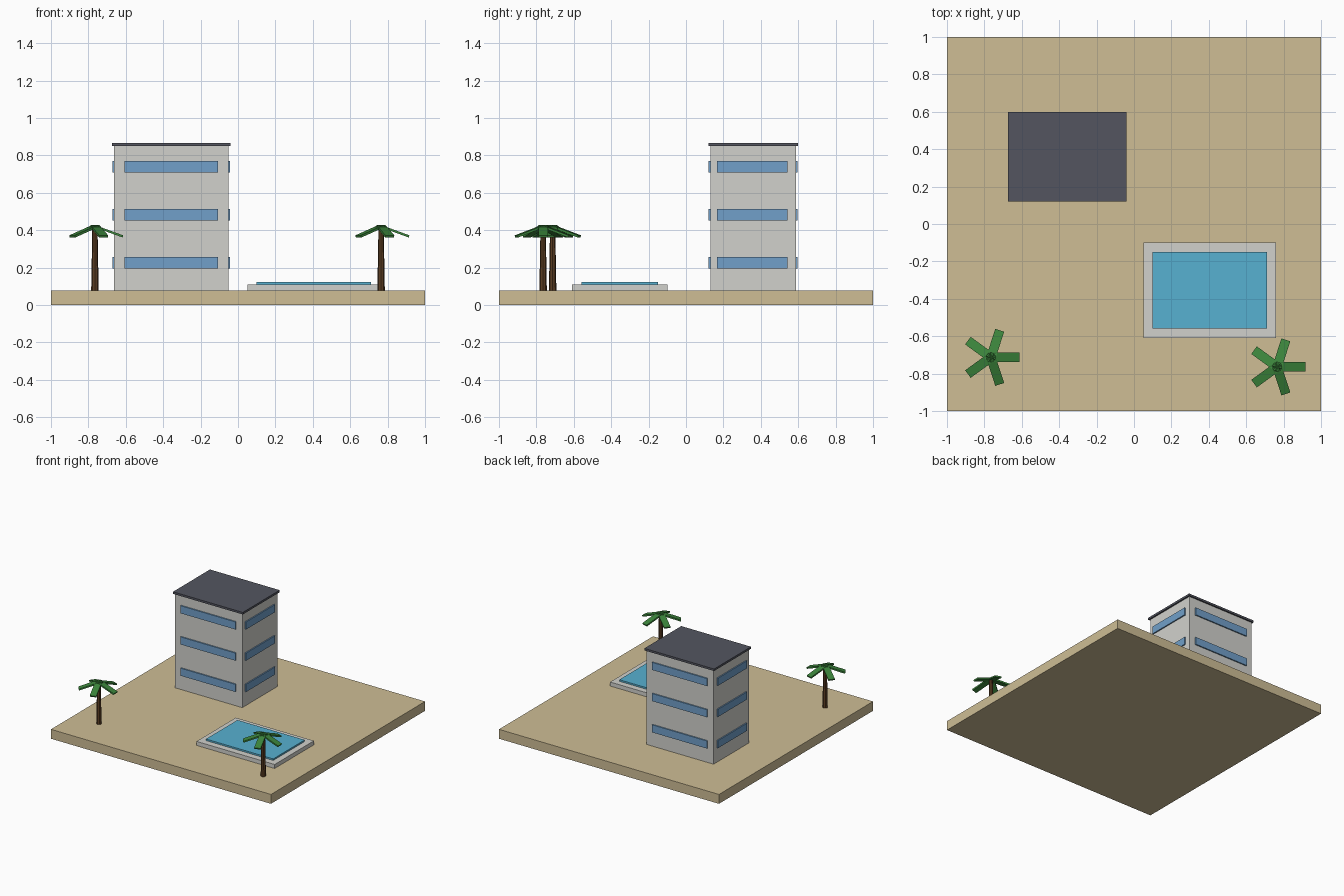
import bpy, bmesh
from math import tau, radians
from mathutils import Matrix, Vector

if "Cube" in bpy.data.objects:
    bpy.data.objects.remove(bpy.data.objects["Cube"])


def material(name, rgb):
    m = bpy.data.materials.new(name)
    m.diffuse_color = (*[(c / 255) ** 2.2 for c in rgb], 1)
    m.use_nodes = True
    m.node_tree.nodes["Principled BSDF"].inputs["Base Color"].default_value = m.diffuse_color
    return m


SAND = material("sand", (205, 188, 148))
WALL = material("wall", (208, 208, 203))
ROOF = material("roof", (84, 86, 96))
GLASS = material("glass", (112, 158, 200))
WATER = material("water", (88, 175, 208))
BARK = material("bark", (92, 64, 40))
LEAF = material("leaf", (62, 132, 62))


def finish(name, bm, mat):
    mesh = bpy.data.meshes.new(name)
    bm.to_mesh(mesh)
    bm.free()
    mesh.materials.append(mat)
    ob = bpy.data.objects.new(name, mesh)
    bpy.context.collection.objects.link(ob)
    return ob


def add_box(bm, lo, hi, matrix=Matrix()):
    lo, hi = Vector(lo), Vector(hi)
    m = matrix @ Matrix.Translation((lo + hi) / 2) @ Matrix.Diagonal((*(hi - lo), 1))
    bmesh.ops.create_cube(bm, size=1, matrix=m)


def box(name, lo, hi, mat):
    bm = bmesh.new()
    add_box(bm, lo, hi)
    return finish(name, bm, mat)


G = 0.077  # top of the ground

# Ground slab
box("ground", (-1, -1, 0), (1, 1, G), SAND)

# Building and roof
X0, X1, Y0, Y1 = -0.662, -0.052, 0.13, 0.587
box("building", (X0, Y0, G), (X1, Y1, 0.85), WALL)
box("roof", (X0 - 0.012, Y0 - 0.011, 0.85), (X1 + 0.012, Y1 + 0.011, 0.867), ROOF)

# Window bands on all four sides of each storey
P = 0.01
for i, z in enumerate((0.195, 0.452, 0.708)):
    bm = bmesh.new()
    for y in (Y0, Y1):
        add_box(bm, (-0.608, y - P, z), (-0.108, y + P, z + 0.062))
    for x in (X0, X1):
        add_box(bm, (x - P, 0.167, z), (x + P, 0.543, z + 0.062))
    finish(f"window_band_{i + 1}", bm, GLASS)

# Pool
box("pool_rim", (0.05, -0.61, G), (0.76, -0.10, 0.11), WALL)
box("pool_water", (0.10, -0.558, 0.10), (0.711, -0.15, 0.123), WATER)


# Palms: tapered trunk and five drooping fronds
def palm(name, x, y):
    bm = bmesh.new()
    bmesh.ops.create_cone(bm, cap_ends=True, segments=8, radius1=0.02, radius2=0.014,
                          depth=0.338, matrix=Matrix.Translation((x, y, G + 0.169)))
    finish(name + "_trunk", bm, BARK)
    bm = bmesh.new()
    for i in range(5):
        m = (Matrix.Translation((x, y, 0.395)) @ Matrix.Rotation(tau * i / 5, 4, 'Z')
             @ Matrix.Translation((0.073, 0, 0)) @ Matrix.Rotation(radians(20), 4, 'Y'))
        add_box(bm, (-0.082, -0.025, -0.006), (0.082, 0.025, 0.006), m)
    finish(name + "_fronds", bm, LEAF)


palm("left_palm", -0.765, -0.713)
palm("right_palm", 0.765, -0.764)
